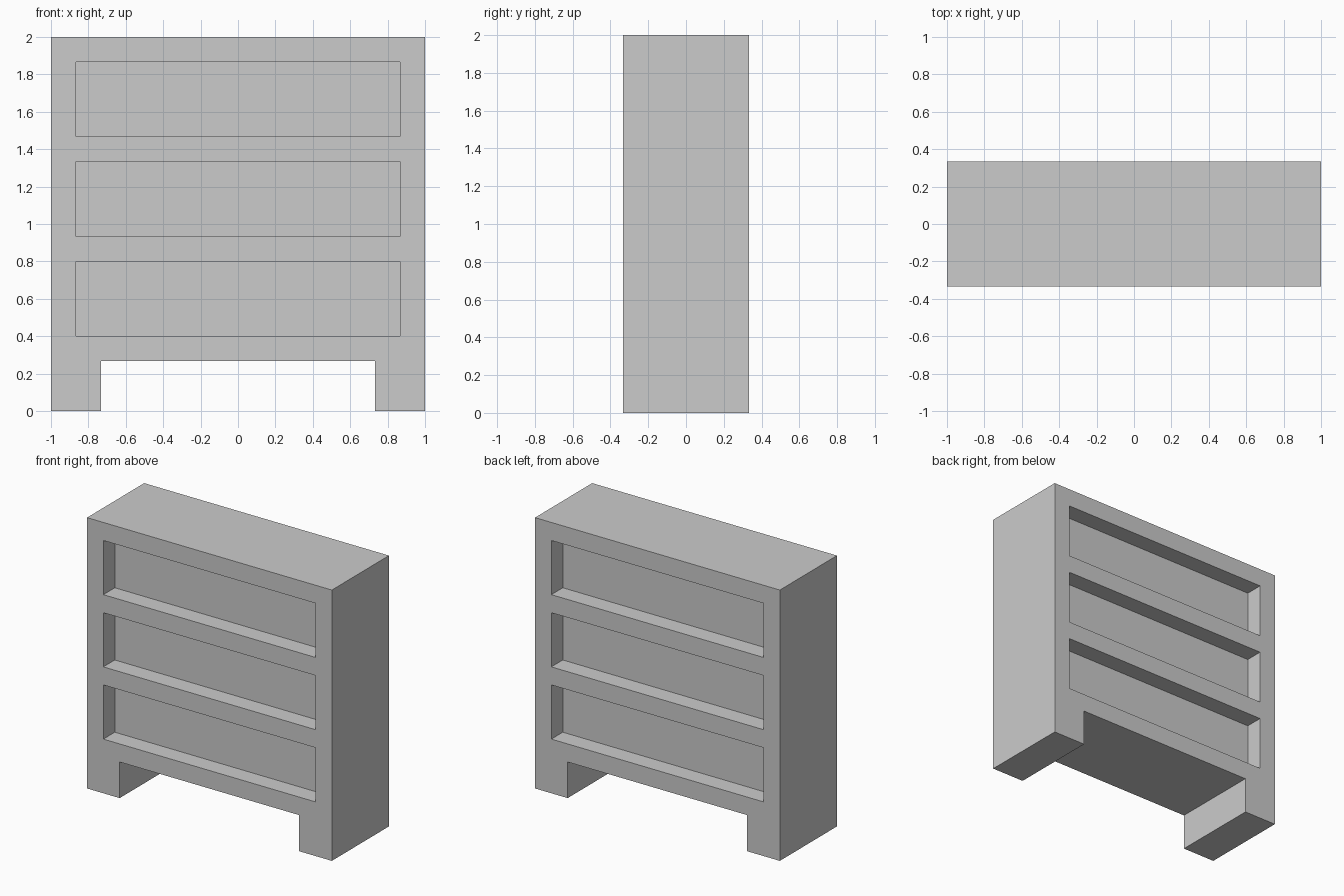
import bpy

if "Cube" in bpy.data.objects:
    bpy.data.objects.remove(bpy.data.objects["Cube"])

U = 1 / 15                      # design module: the cabinet is 30 x 10 x 30 modules
W, D, H = 30 * U, 10 * U, 30 * U
RECESS = 2 * U                  # depth of the drawer recesses


def box(name, size, center):
    bpy.ops.mesh.primitive_cube_add(size=1, location=center)
    ob = bpy.context.object
    ob.name = name
    ob.scale = size
    bpy.ops.object.transform_apply(location=True, rotation=True, scale=True)
    return ob


def cut(target, size, center):
    cutter = box("cutter", size, center)
    cutter.hide_render = True
    mod = target.modifiers.new("cut", "BOOLEAN")
    mod.operation = "DIFFERENCE"
    mod.solver = "EXACT"
    mod.object = cutter
    bpy.context.view_layer.objects.active = target
    bpy.ops.object.modifier_apply(modifier=mod.name)
    bpy.data.objects.remove(cutter)


# Solid carcass
cabinet = box("cabinet_body", (W, D, H), (0, 0, H / 2))

# Opening under the body, leaving a leg at each end
cut(cabinet, (22 * U, D + 0.2, 8 * U), (0, 0, 0))

# Three drawer recesses on both the front and the back
for side in (-1, 1):
    for row in range(3):
        z = (9 + 8 * row) * U
        cut(cabinet, (26 * U, 2 * RECESS, 6 * U), (0, side * D / 2, z))
